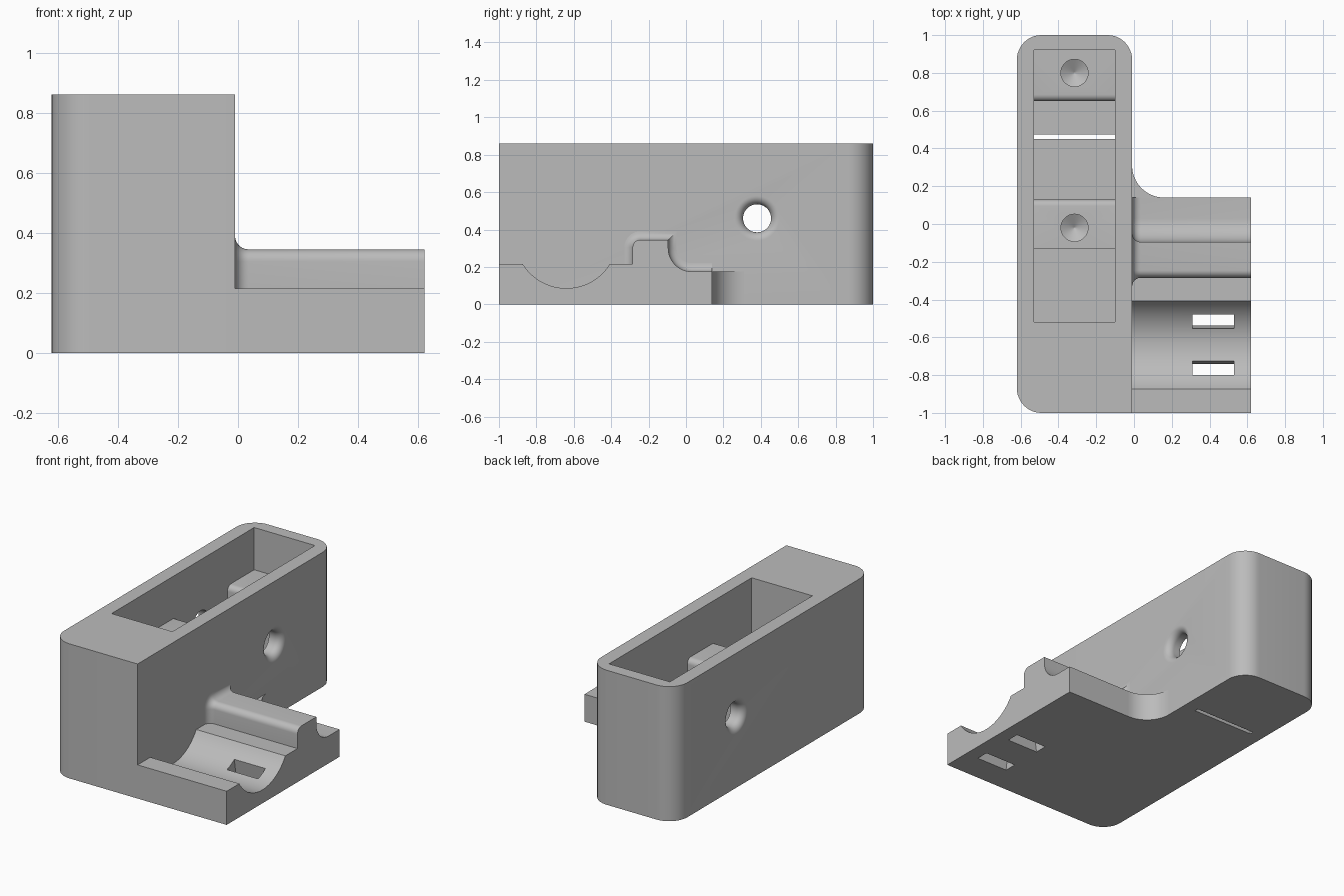
import bpy, bmesh
from math import cos, sin, radians, asin
from mathutils import Vector

cube = bpy.data.objects.get("Cube")
if cube:
    bpy.data.objects.remove(cube, do_unlink=True)

grey = bpy.data.materials.new("matte grey")
grey.use_nodes = True
colour = (0.5, 0.5, 0.5, 1)
grey.diffuse_color = colour
grey.node_tree.nodes["Principled BSDF"].inputs["Base Color"].default_value = colour


def arc(cx, cy, r, start, end, steps=12):
    angles = [radians(start + (end - start) * i / steps) for i in range(steps + 1)]
    return [(cx + r * cos(a), cy + r * sin(a)) for a in angles]


def loft(name, rings):
    """Skin matching rings of points and cap both ends."""
    bm = bmesh.new()
    loops = [[bm.verts.new(p) for p in ring] for ring in rings]
    n = len(loops[0])
    for a, b in zip(loops, loops[1:]):
        for i in range(n):
            j = (i + 1) % n
            bm.faces.new((a[i], a[j], b[j], b[i]))
    bm.faces.new(loops[0])
    bm.faces.new(loops[-1])
    bmesh.ops.recalc_face_normals(bm, faces=bm.faces)
    mesh = bpy.data.meshes.new(name)
    bm.to_mesh(mesh)
    bm.free()
    mesh.materials.append(grey)
    obj = bpy.data.objects.new(name, mesh)
    bpy.context.collection.objects.link(obj)
    return obj


def prism_z(name, pts, low, high):
    return loft(name, [[(x, y, z) for x, y in pts] for z in (low, high)])


def prism_x(name, pts, low, high):
    return loft(name, [[(x, y, z) for y, z in pts] for x in (low, high)])


def turned(name, centre, axis, profile, sides=48):
    """Round solid from (distance along axis, radius) pairs."""
    rings = []
    for d, r in profile:
        circle = arc(0, 0, r, 0, 360 * (1 - 1 / sides), sides - 1)
        if axis == "x":
            rings.append([Vector(centre) + Vector((d, u, v)) for u, v in circle])
        else:
            rings.append([Vector(centre) + Vector((u, v, d)) for u, v in circle])
    return loft(name, rings)


def cut(target, cutter):
    cutter.hide_render = True
    mod = target.modifiers.new("cut", "BOOLEAN")
    mod.operation = "DIFFERENCE"
    mod.solver = "EXACT"
    mod.object = cutter
    bpy.context.view_layer.objects.active = target
    bpy.ops.object.modifier_apply(modifier=mod.name)
    bpy.data.objects.remove(cutter, do_unlink=True)


def smooth(obj):
    bpy.ops.object.select_all(action="DESELECT")
    obj.select_set(True)
    bpy.context.view_layer.objects.active = obj
    bpy.ops.object.shade_smooth_by_angle(angle=radians(25))


LEFT, WALL, RIGHT, TOP = -0.62, -0.01, 0.62, 0.86
CORNER = 0.13

# Tall housing with three rounded corners
outline = [(WALL, -1)]
outline += arc(WALL - CORNER, 1 - CORNER, CORNER, 0, 90)
outline += arc(LEFT + CORNER, 1 - CORNER, CORNER, 90, 180)
outline += arc(LEFT + CORNER, CORNER - 1, CORNER, 180, 270)
housing = prism_z("housing", outline, 0, TOP)

# Open pocket leaving two raised ledges
FLOOR, LEDGE, R = 0.09, 0.59, 0.035
pocket = [(-0.52, 1), (-0.52, FLOOR), (-0.13, FLOOR), (-0.13, LEDGE)]
pocket += arc(0.13 - R, LEDGE - R, R, 90, 0, 6)
pocket += [(0.13, FLOOR), (0.65, FLOOR)]
pocket += arc(0.65 + R, LEDGE - R, R, 180, 90, 6)
pocket += [(0.92, LEDGE), (0.92, 1)]
cut(housing, prism_x("pocket_cutter", pocket, -0.53, -0.10))

# Thin slit through the pocket floor
slit = [(0.45, -0.1), (0.475, -0.1), (0.475, 0.2), (0.45, 0.2)]
cut(housing, prism_x("slit_cutter", slit, -0.53, -0.10))

# Screw pilot holes with pointed ends in the ledges
for y in (-0.02, 0.80):
    drill = [(0.1, 0.072), (-0.2, 0.072), (-0.24, 0.002)]
    cut(housing, turned("pilot_cutter", (-0.315, y, LEDGE), "z", drill))

# Cross hole with flared mouths
FLARE, HOLE = 0.045, 0.075
half = (WALL - LEFT) / 2
mouth = [(half - FLARE + FLARE * sin(radians(a)), HOLE + FLARE * (1 - cos(radians(a))))
         for a in range(0, 91, 10)]
mouth.append((half + 0.05, HOLE + FLARE))
profile = [(-d, r) for d, r in reversed(mouth)] + mouth
cut(housing, turned("cross_hole_cutter", ((LEFT + WALL) / 2, 0.38, 0.46), "x", profile))
smooth(housing)

# Side bracket: cradle and ridge, blended into the housing wall
STEP, RIDGE, LOW, BLEND = 0.215, 0.345, 0.175, 0.045
CRADLE_R, CRADLE_Y, CRADLE_Z = 0.274, -0.64, 0.36
sweep = 90 - (asin((CRADLE_Z - STEP) / CRADLE_R) * 180 / 3.14159)


def bracket_profile(grow):
    pts = [(-1, 0), (-1, STEP)]
    pts += arc(CRADLE_Y, CRADLE_Z, CRADLE_R, 270 - sweep, 270 + sweep, 24)
    pts += [(-0.285 - grow, STEP)]
    r = 0.04 + grow
    pts += arc(-0.245, RIDGE - 0.04, r, 180, 90, 8)
    pts += [(-0.095 + grow, RIDGE + grow)]
    pts += arc(0.03, 0.30, 0.125 - grow, 180, 270, 12)
    pts += [(0.14, LOW + grow), (0.14, 0)]
    return pts


rings = []
for a in range(0, 91, 15):
    x = WALL + BLEND * (1 - cos(radians(a)))
    grow = BLEND * (1 - sin(radians(a)))
    rings.append([(x, y, z) for y, z in bracket_profile(grow)])
rings.append([(RIGHT, y, z) for y, z in bracket_profile(0)])
bracket = loft("side_bracket", rings)

# Pair of slanted strap slots in the cradle
for side in (-1, 1):
    slot = [(CRADLE_Y + side * d, z) for d, z in
            ((0.07, 0.2), (0.15, 0.2), (0.19, -0.05), (0.11, -0.05))]
    cut(bracket, prism_x("strap_slot_cutter", slot, 0.31, 0.53))
smooth(bracket)

# Curved gusset between bracket and housing
gusset_outline = [(WALL, 0.14)] + arc(0.16, 0.31, 0.17, 270, 180, 16)
smooth(prism_z("gusset", gusset_outline, 0, LOW))
